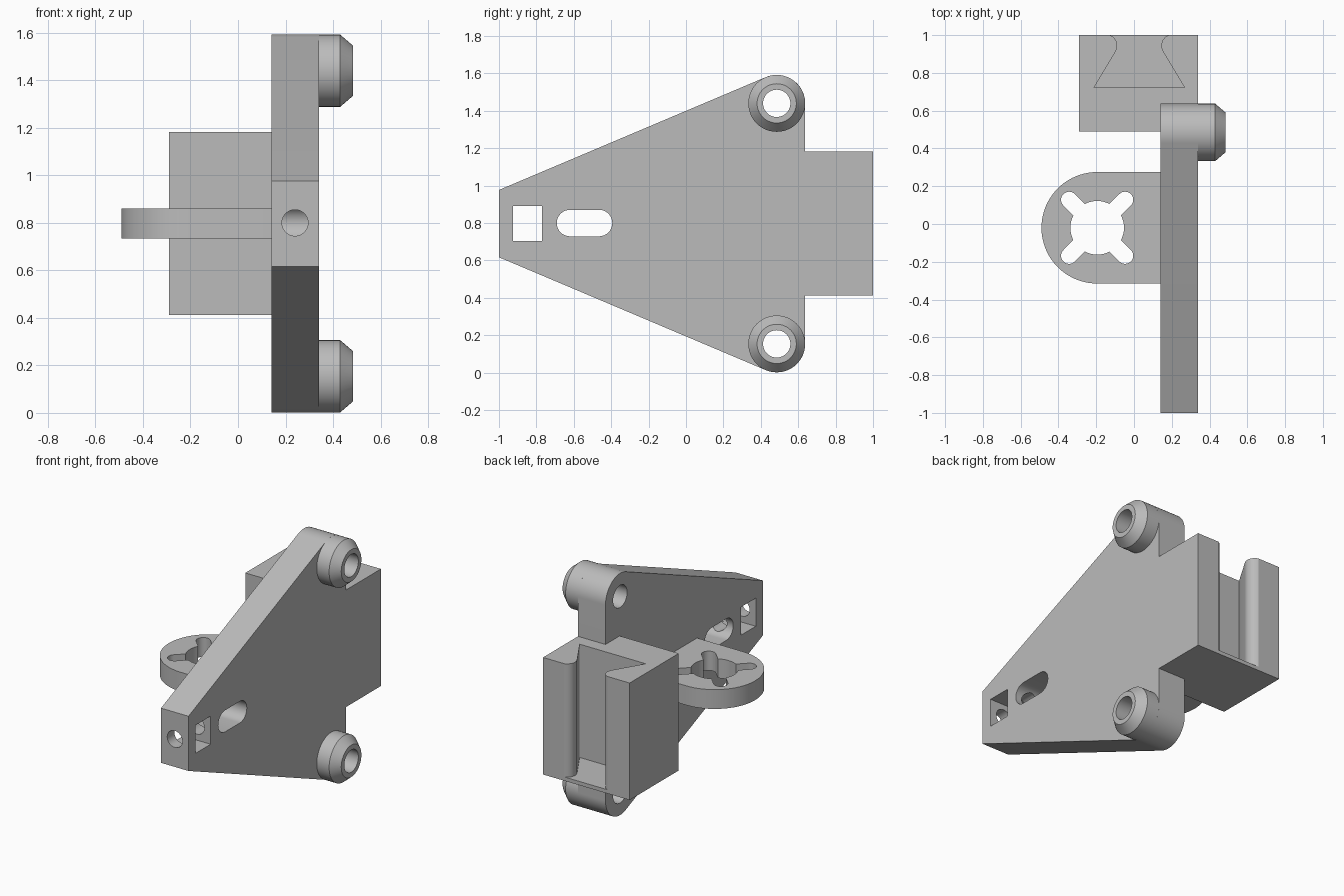
import bpy, bmesh
from math import pi, sin, cos, radians, atan2, asin, hypot

if "Cube" in bpy.data.objects:
    bpy.data.objects.remove(bpy.data.objects["Cube"], do_unlink=True)

grey = bpy.data.materials.new("light grey plastic")
grey.use_nodes = True
grey.diffuse_color = (0.5, 0.5, 0.5, 1)
grey.node_tree.nodes["Principled BSDF"].inputs["Base Color"].default_value = (0.5, 0.5, 0.5, 1)

MID_Z = 0.797                     # mirror height of the whole bracket
PLATE = (0.14, 0.34)              # plate thickness range along x
BOSS_Y, BOSS_OFF, BOSS_R, BORE_R = 0.485, 0.643, 0.152, 0.073

AXES = {"x": lambda u, v, w: (w, u, v),
        "y": lambda u, v, w: (v, w, u),
        "z": lambda u, v, w: (u, v, w)}


def finish(name, bm):
    bmesh.ops.recalc_face_normals(bm, faces=bm.faces[:])
    mesh = bpy.data.meshes.new(name)
    bm.to_mesh(mesh)
    bm.free()
    mesh.materials.append(grey)
    ob = bpy.data.objects.new(name, mesh)
    bpy.context.collection.objects.link(ob)
    return ob


def prism(name, profile, axis, lo, hi):
    """Extrude a closed 2D profile along an axis."""
    bm = bmesh.new()
    place = AXES[axis]
    ends = [[bm.verts.new(place(u, v, w)) for u, v in profile] for w in (lo, hi)]
    for ring in ends:
        bm.faces.new(ring)
    n = len(profile)
    for i in range(n):
        j = (i + 1) % n
        bm.faces.new((ends[0][i], ends[0][j], ends[1][j], ends[1][i]))
    return finish(name, bm)


def arc(cu, cv, r, a0, a1, n=24):
    return [(cu + r * cos(a0 + (a1 - a0) * i / n),
             cv + r * sin(a0 + (a1 - a0) * i / n)) for i in range(n + 1)]


def circle(cu, cv, r, n=48):
    return arc(cu, cv, r, 0, 2 * pi, n)[:-1]


def stadium(u0, v0, u1, v1, r):
    a = atan2(v1 - v0, u1 - u0)
    return (arc(u1, v1, r, a - pi / 2, a + pi / 2, 16)
            + arc(u0, v0, r, a + pi / 2, a + 3 * pi / 2, 16))


def cut(target, cutters):
    bpy.context.view_layer.objects.active = target
    for c in cutters:
        mod = target.modifiers.new("cut", "BOOLEAN")
        mod.operation, mod.solver, mod.object = "DIFFERENCE", "EXACT", c
        bpy.ops.object.modifier_apply(modifier=mod.name)
        bpy.data.objects.remove(c, do_unlink=True)


def smooth(ob):
    bpy.ops.object.select_all(action="DESELECT")
    ob.select_set(True)
    bpy.context.view_layer.objects.active = ob
    bpy.ops.object.shade_smooth_by_angle(angle=radians(25))


# Side plate: tapered outline, rounded tangentially around the two bosses
nose = 0.18
du, dv = BOSS_Y + 1, BOSS_OFF - nose
tangent = atan2(dv, du) + asin(BOSS_R / hypot(du, dv)) + pi / 2
upper = [(-1, nose)] + arc(BOSS_Y, BOSS_OFF, BOSS_R, tangent, 0)
outline = [(y, MID_Z + z) for y, z in upper]
outline += [(y, MID_Z - z) for y, z in reversed(upper)]
plate = prism("side_plate", outline, "x", *PLATE)

# Plate openings: nut pocket, long slot, boss bores and the front screw hole
through = (0.0, 0.5)
window = [(-0.925, 0.705), (-0.77, 0.705), (-0.77, 0.89), (-0.925, 0.89)]
cut(plate, [
    prism("nut_cutter", window, "x", *through),
    prism("slot_cutter", stadium(-0.62, 0.8, -0.465, 0.8, 0.071), "x", *through),
    prism("screw_cutter", circle(0.8, 0.24, 0.055), "y", -1.1, -0.55),
    *[prism("bore_cutter", circle(BOSS_Y, MID_Z + s * BOSS_OFF, BORE_R), "x", *through)
      for s in (1, -1)]])


# Chamfered tubular bosses
def boss(name, z):
    section = [(PLATE[1], BOSS_R), (0.43, BOSS_R), (0.485, 0.105),
               (0.485, BORE_R), (PLATE[1], BORE_R)]
    bm = bmesh.new()
    rings = [[bm.verts.new((x, u, v)) for u, v in circle(BOSS_Y, z, r)] for x, r in section]
    for k, a in enumerate(rings):
        b = rings[(k + 1) % len(rings)]
        for i in range(len(a)):
            j = (i + 1) % len(a)
            bm.faces.new((a[i], a[j], b[j], b[i]))
    return finish(name, bm)


bosses = [boss("upper_boss", MID_Z + BOSS_OFF), boss("lower_boss", MID_Z - BOSS_OFF)]

# Rear block with a dovetail channel, closed by a thin floor
step = BOSS_Y + BOSS_R
body = [(-0.29, 1), (-0.29, 0.49), (0.14, 0.49), (0.14, step), (0.34, step), (0.34, 1)]
half = [(0.156, 1), (0.138, 0.991), (0.124, 0.974), (0.117, 0.953),
        (0.118, 0.932), (0.126, 0.912), (0.24, 0.722)]
mid_x = 0.028
channel = [(mid_x + x, y) for x, y in half] + [(mid_x - x, y) for x, y in reversed(half)]
BLOCK_Z, FLOOR = (0.412, 1.182), 0.025
block = prism("dovetail_block", body + channel, "z", BLOCK_Z[0] + FLOOR, BLOCK_Z[1])
floor = prism("dovetail_floor", body, "z", BLOCK_Z[0], BLOCK_Z[0] + FLOOR)

# Round side lug with a hole and four diagonal keyways
cx, cy, lug_r = -0.195, -0.02, 0.295
lug = prism("side_lug", [(PLATE[0], cy + lug_r)]
            + arc(cx, cy, lug_r, pi / 2, 3 * pi / 2, 40)
            + [(PLATE[0], cy - lug_r)], "z", 0.734, 0.861)
cutters = [prism("hole_cutter", circle(cx, cy, 0.142), "z", 0.6, 1)]
d = 0.148
for s in (1, -1):
    key = stadium(cx - d, cy - s * d, cx + d, cy + s * d, 0.043)
    cutters.append(prism("key_cutter", key, "z", 0.6, 1))
cut(lug, cutters)

for ob in [plate, *bosses, block, lug]:
    smooth(ob)
